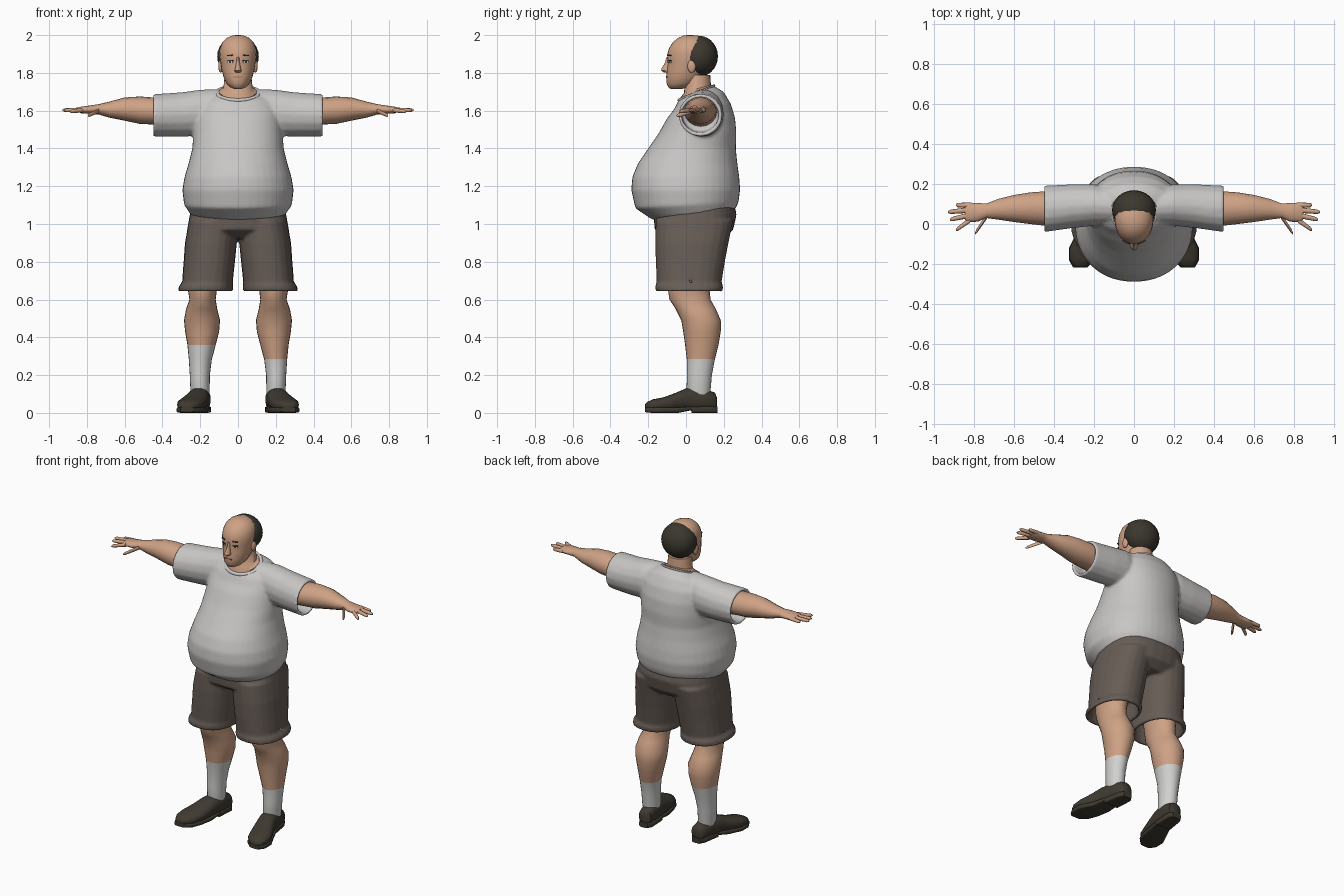
import bpy, bmesh, math
from mathutils import Matrix


def mat(name, r, g, b):
    m = bpy.data.materials.new(name)
    m.diffuse_color = (r, g, b, 1)
    return m


SKIN = mat("skin", 0.62, 0.36, 0.235)
SHIRT = mat("light grey shirt", 0.58, 0.565, 0.555)
SOCK = mat("white sock", 0.64, 0.64, 0.63)
SHORTS = mat("brown grey shorts", 0.135, 0.108, 0.092)
HAIR = mat("dark hair", 0.045, 0.039, 0.028)
SHOE = mat("dark shoe", 0.05, 0.043, 0.031)
LIP = mat("lip", 0.36, 0.15, 0.1)
EYE = mat("eye white", 0.6, 0.58, 0.55)


def add_loft(bm, axis, rings, s=1, n=24, p=2.0):
    """Closed loft; ring = (position, a0, a1, b0, b1[, tilt]); s mirrors x."""
    loops = []
    for pos, a0, a1, b0, b1, *tilt in rings:
        t = tilt[0] if tilt else 0
        loop = []
        for i in range(n):
            c, d = math.cos(math.tau * i / n), math.sin(math.tau * i / n)
            a = (a0 + a1) / 2 + (a1 - a0) / 2 * math.copysign(abs(c) ** (2 / p), c)
            db = (b1 - b0) / 2 * math.copysign(abs(d) ** (2 / p), d)
            b, q = (b0 + b1) / 2 + db, pos + t * db
            x, y, z = {"z": (a, b, q), "x": (q, a, b), "y": (a, q, b)}[axis]
            loop.append(bm.verts.new((x * s, y, z)))
        loops.append(loop)
    for lo, hi in zip(loops, loops[1:]):
        for i in range(n):
            bm.faces.new((lo[i], lo[(i + 1) % n], hi[(i + 1) % n], hi[i]))
    bm.faces.new(loops[0])
    bm.faces.new(loops[-1])


def finish(name, bm, *mats, angle=50):
    bmesh.ops.recalc_face_normals(bm, faces=bm.faces)
    me = bpy.data.meshes.new(name)
    bm.to_mesh(me)
    bm.free()
    ob = bpy.data.objects.new(name, me)
    bpy.context.collection.objects.link(ob)
    for m in mats:
        me.materials.append(m)
    bpy.ops.object.select_all(action="DESELECT")
    ob.select_set(True)
    bpy.context.view_layer.objects.active = ob
    bpy.ops.object.shade_smooth_by_angle(angle=math.radians(angle))
    return ob


def loft(name, axis, rings, m, **kw):
    bm = bmesh.new()
    add_loft(bm, axis, rings, **kw)
    return finish(name, bm, m)


def fuse(ob, iterations):
    """Melt overlapping solids into one soft cloth surface."""
    r = ob.modifiers.new("fuse", "REMESH")
    r.mode, r.voxel_size, r.use_smooth_shade = "VOXEL", 0.008, True
    sm = ob.modifiers.new("soften", "SMOOTH")
    sm.factor, sm.iterations = 0.5, iterations


def ball(name, loc, size, m):
    bm = bmesh.new()
    bmesh.ops.create_uvsphere(bm, u_segments=24, v_segments=14, radius=1,
                              matrix=Matrix.Translation(loc) @ Matrix.Diagonal((*size, 1)))
    return finish(name, bm, m)


def plate(name, loc, size, m, turn=0.0, roll=0.0):
    bm = bmesh.new()
    bmesh.ops.create_cube(bm, size=1, matrix=Matrix.Translation(loc) @ Matrix.Rotation(turn, 4, "Z")
                          @ Matrix.Rotation(roll, 4, "Y") @ Matrix.Diagonal((*size, 1)))
    return finish(name, bm, m)


def sym(rows):
    return [(z, -w, w, *rest) for z, w, *rest in rows]


# Shirt: round-bellied torso plus two hollow-ended sleeves
bm = bmesh.new()
add_loft(bm, "z", sym([
    (1.05, .25, -.18, .262, .12), (1.10, .285, -.268, .278, .06), (1.18, .295, -.29, .287),
    (1.25, .283, -.284, .282), (1.32, .262, -.255, .272), (1.40, .242, -.2, .264),
    (1.48, .237, -.145, .267), (1.56, .23, -.1, .26), (1.62, .22, -.065, .238, .1),
    (1.668, .19, -.048, .2, .25), (1.695, .12, -.038, .147, .4)]), n=40, p=2.15)
for s in (1, -1):
    add_loft(bm, "x", [
        (.10, .0, .17, 1.52, 1.715), (.20, -.01, .2, 1.465, 1.712), (.30, -.02, .2, 1.462, 1.698),
        (.452, -.042, .192, 1.463, 1.688), (.452, -.024, .174, 1.481, 1.67),
        (.36, -.02, .17, 1.49, 1.665)], s=s, n=16)
fuse(finish("shirt", bm, SHIRT), 14)

# Collar ring around the neck opening
bm = bmesh.new()
N, K = 32, 8
grid = []
for i in range(N):
    a = math.tau * i / N
    row = []
    for j in range(K):
        b = math.tau * j / K
        r = 1 + .09 * math.cos(b)
        y = .092 * r * math.sin(a)
        row.append(bm.verts.new((.112 * r * math.cos(a), .055 + y, 1.694 + .4 * y + .008 * math.sin(b))))
    grid.append(row)
for i in range(N):
    for j in range(K):
        bm.faces.new((grid[i][j], grid[(i + 1) % N][j], grid[(i + 1) % N][(j + 1) % K], grid[i][(j + 1) % K]))
finish("collar", bm, SHIRT)

# Shorts: pelvis plus two hollow legs with flared hems
bm = bmesh.new()
add_loft(bm, "z", sym([
    (1.13, .24, -.16, .25), (1.05, .255, -.17, .268), (.97, .27, -.167, .25), (.925, .2, -.1, .2)]),
    n=32, p=2.4)
for s in (1, -1):
    add_loft(bm, "z", [
        (1.02, .0, .26, -.16, .25), (.90, .006, .281, -.163, .225), (.80, .016, .288, -.16, .206),
        (.69, .028, .297, -.155, .188), (.672, .026, .312, -.163, .197), (.642, .026, .32, -.16, .194),
        (.642, .046, .30, -.14, .174), (.76, .05, .275, -.13, .17)], s=s, n=24, p=2.3)
fuse(finish("shorts", bm, SHORTS), 6)

for s, side in ((1, "left"), (-1, "right")):
    # Legs, with socks pulled up to different heights
    top = .285 if s > 0 else .36
    bm = bmesh.new()
    add_loft(bm, "z", [
        (.06, .155, .24, .02, .12), (.12, .15, .252, .003, .13), (.20, .149, .255, .005, .137),
        (.28, .139, .26, .005, .152), (.36, .118, .268, -.005, .172), (.43, .1, .28, -.015, .184),
        (.49, .095, .286, -.025, .184), (.55, .11, .275, -.055, .158), (.60, .118, .257, -.088, .13),
        (.65, .112, .265, -.095, .125), (.78, .09, .27, -.1, .14)], s=s)
    bmesh.ops.bisect_plane(bm, geom=bm.verts[:] + bm.edges[:] + bm.faces[:],
                           plane_co=(0, 0, top), plane_no=(0, 0, 1))
    for f in bm.faces:
        f.material_index = int(f.calc_center_median().z < top)
    finish(side + "_leg", bm, SKIN, SOCK)

    # Shoes, toes turned outward
    loft(side + "_shoe", "y", [
        (.165, .165, .215, .02, .08), (.152, .147, .233, .012, .108), (.08, .145, .25, .01, .132),
        (.0, .153, .268, .012, .13), (-.05, .16, .29, .01, .108), (-.12, .175, .322, .008, .082),
        (-.175, .195, .322, .01, .072), (-.205, .225, .308, .014, .058), (-.217, .25, .288, .02, .045)],
        SHOE, s=s, p=2.4)
    loft(side + "_heel", "y", [(.168, .16, .22, 0, .035), (.14, .142, .238, 0, .035),
                               (.03, .148, .256, 0, .035)], SHOE, s=s, p=5)
    loft(side + "_sole", "y", [(.03, .152, .258, .014, .035), (-.04, .158, .286, 0, .03),
                               (-.12, .172, .325, 0, .03), (-.18, .195, .325, 0, .03),
                               (-.218, .235, .305, .004, .03)], SHOE, s=s, p=5)

    # Arms with palm, fingers and thumb
    bm = bmesh.new()
    add_loft(bm, "x", [
        (.30, -.01, .165, 1.51, 1.67), (.45, -.008, .163, 1.527, 1.67), (.52, .0, .158, 1.53, 1.675),
        (.60, .01, .145, 1.547, 1.67), (.68, .022, .125, 1.563, 1.648), (.74, .03, .102, 1.58, 1.634),
        (.78, .012, .105, 1.583, 1.628), (.83, .008, .107, 1.586, 1.621), (.845, .02, .097, 1.592, 1.616)],
        s=s, n=16)
    for x0, y0, z0, x1, y1, z1 in ((.82, .02, 1.603, .89, -.03, 1.595), (.82, .045, 1.605, .92, .022, 1.602),
                                   (.82, .07, 1.605, .93, .06, 1.603), (.82, .093, 1.604, .89, .095, 1.6),
                                   (.735, .04, 1.6, .795, -.047, 1.573)):
        rings = []
        for t, r in ((0, .014), (.5, .0125), (.88, .011), (1, .005)):
            x, y, z = x0 + (x1 - x0) * t, y0 + (y1 - y0) * t, z0 + (z1 - z0) * t
            rings.append((x, y - r, y + r, z - r * .9, z + r * .9))
        add_loft(bm, "x", rings, s=s, n=10)
    finish(side + "_arm", bm, SKIN)

    # Ears, eyes and brows
    ball(side + "_ear", (s * .092, .03, 1.835), (.012, .022, .034), SKIN)
    plate(side + "_eye", (s * .04, -.086, 1.858), (.03, .009, .009), EYE, turn=s * .5)
    plate(side + "_pupil", (s * .04, -.0875, 1.858), (.01, .009, .0095), HAIR, turn=s * .5)
    plate(side + "_eyelid", (s * .04, -.087, 1.865), (.032, .009, .004), HAIR, turn=s * .5)
    plate(side + "_brow", (s * .042, -.089, 1.893), (.034, .009, .006), HAIR, turn=s * .5, roll=s * .08)

# Neck
loft("neck", "z", sym([(1.66, .1, -.025, .14, .4), (1.702, .1, -.03, .138, .4),
                       (1.716, .078, -.01, .132, .3), (1.79, .07, -.005, .128)]), SKIN)

# Head
loft("head", "z", sym([
    (1.716, .022, -.083, -.02), (1.724, .042, -.093, .02), (1.745, .062, -.103, .06),
    (1.78, .077, -.105, .09), (1.82, .087, -.1, .11), (1.86, .093, -.096, .12), (1.895, .097, -.1, .135),
    (1.93, .095, -.09, .135), (1.962, .083, -.07, .12), (1.985, .06, -.042, .09),
    (1.997, .032, -.015, .065), (2.0, .01, .01, .03)]), SKIN, n=28)

# Nose and mouth
loft("nose", "z", sym([(1.885, .008, -.103, -.07), (1.85, .01, -.113, -.07), (1.825, .015, -.129, -.07),
                       (1.812, .02, -.132, -.07), (1.802, .014, -.116, -.07)]), SKIN, n=12)
plate("mouth", (0, -.1015, 1.778), (.05, .009, .006), LIP)

# Hair wrapping the sides and back of a bald crown
ball("hair", (0, .07, 1.888), (.11, .099, .108), HAIR)
